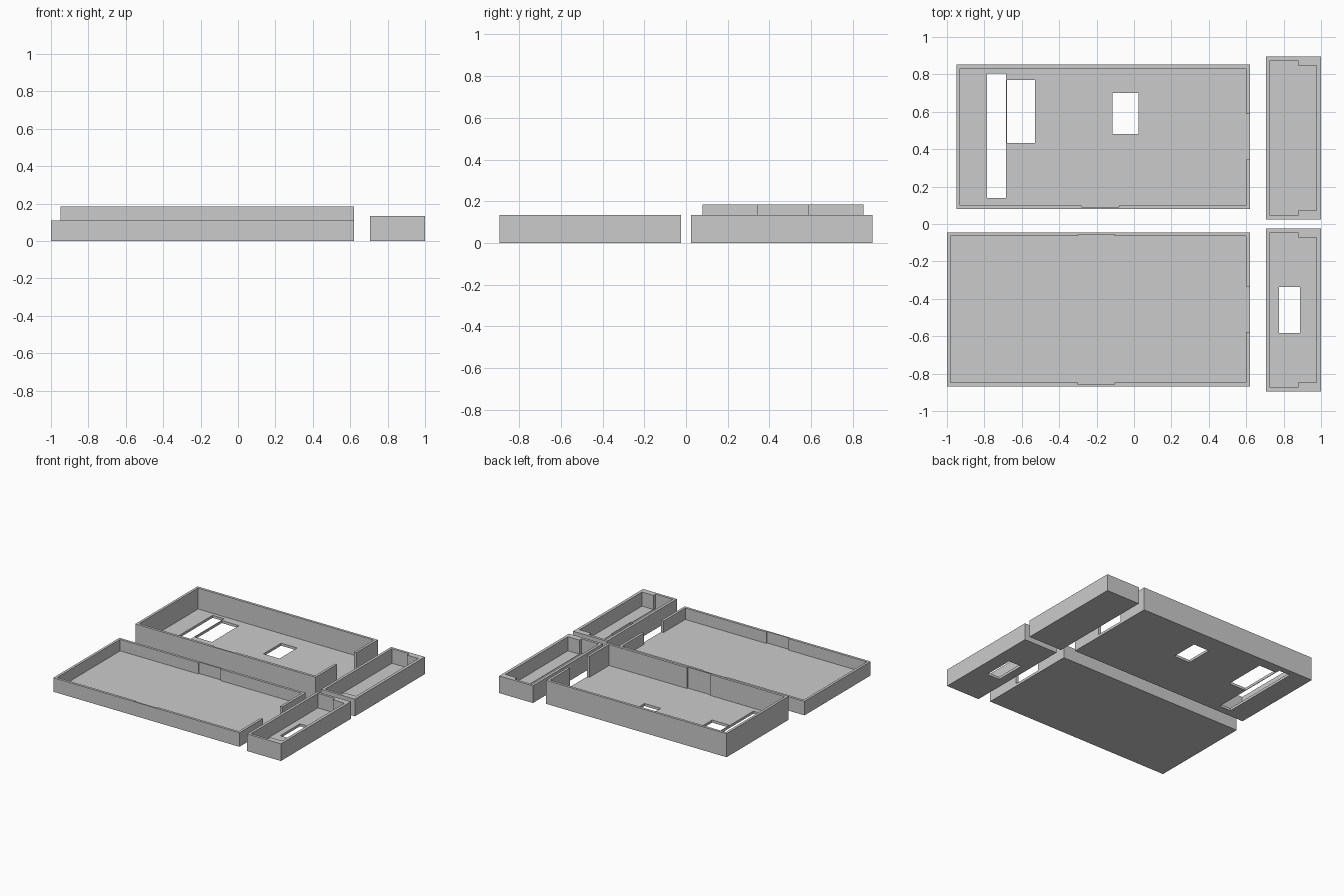
import bpy
import bmesh
from mathutils import Matrix, Vector

default = bpy.data.objects.get("Cube")
if default:
    bpy.data.objects.remove(default, do_unlink=True)

grey = bpy.data.materials.new("plain grey")
grey.use_nodes = True
colour = (0.6, 0.6, 0.6, 1)
grey.diffuse_color = colour
grey.node_tree.nodes["Principled BSDF"].inputs["Base Color"].default_value = colour

FLOOR = 0.02
OPEN = 0.3      # cutter top, above every wall
BELOW = -0.1    # cutter bottom for holes through the floor


def box(name, x, y, z):
    """Axis-aligned box from three (low, high) ranges."""
    low, high = (Vector(c) for c in zip(x, y, z))
    bm = bmesh.new()
    bmesh.ops.create_cube(
        bm, size=1,
        matrix=Matrix.Translation((low + high) / 2) @ Matrix.Diagonal((*(high - low), 1)))
    mesh = bpy.data.meshes.new(name)
    bm.to_mesh(mesh)
    bm.free()
    mesh.materials.append(grey)
    obj = bpy.data.objects.new(name, mesh)
    bpy.context.collection.objects.link(obj)
    return obj


def tray(name, x, y, height, cuts):
    """Solid block hollowed by a list of box cuts."""
    body = box(name, x, y, (0, height))
    cutters = []
    for cx, cy, base in cuts:
        cutter = box(name + "_cutter", cx, cy, (base, OPEN))
        cutter.hide_render = True
        mod = body.modifiers.new("cut", 'BOOLEAN')
        mod.operation = 'DIFFERENCE'
        mod.solver = 'EXACT'
        mod.object = cutter
        cutters.append(cutter)
    # Bake the cuts and drop the cutters
    graph = bpy.context.evaluated_depsgraph_get()
    baked = bpy.data.meshes.new_from_object(body.evaluated_get(graph))
    body.modifiers.clear()
    body.data = baked
    for cutter in cutters:
        bpy.data.objects.remove(cutter, do_unlink=True)
    return body


# Deep half of the case: cavity, inner grip recess, end notch, floor windows
tray("deep_case_half", (-0.95, 0.62), (0.08, 0.852), 0.185, [
    ((-0.93, 0.6), (0.1, 0.832), FLOOR),
    ((-0.28, -0.08), (0.09, 0.2), FLOOR),
    ((0.5, 0.7), (0.345, 0.588), FLOOR),
    ((-0.785, -0.685), (0.14, 0.805), BELOW),
    ((-0.68, -0.53), (0.432, 0.77), BELOW),
    ((-0.115, 0.025), (0.48, 0.7), BELOW),
])

# Shallow half of the case: cavity, recess on both long walls, end notch
tray("shallow_case_half", (-1, 0.62), (-0.868, -0.045), 0.11, [
    ((-0.98, 0.6), (-0.848, -0.065), FLOOR),
    ((-0.3, -0.105), (-0.858, -0.055), FLOOR),
    ((0.5, 0.7), (-0.577, -0.333), FLOOR),
])

# End caps: wide and narrow sockets side by side, one cap has a window
window = ((0.775, 0.887), (-0.583, -0.337), BELOW)
for name, mid, extra in (("back_end_cap", 0.46, []), ("front_end_cap", -0.46, [window])):
    def span(half):
        return (mid - half, mid + half)
    tray(name, (0.706, 1), span(0.435), 0.135, [
        ((0.727, 0.878), span(0.415), FLOOR),
        ((0.85, 0.977), span(0.388), FLOOR + 0.004),
    ] + extra)
